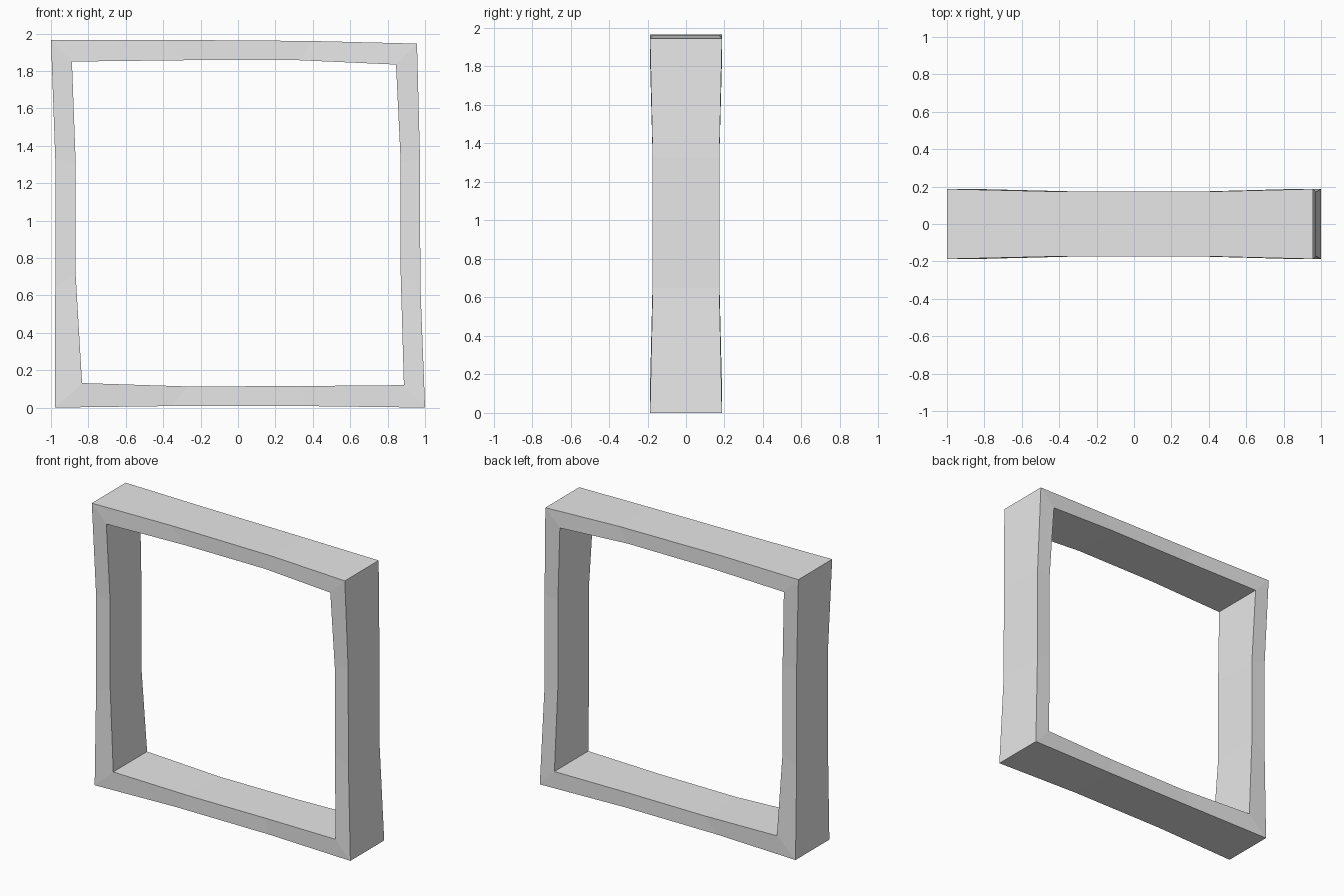
import bpy
import bmesh

cube = bpy.data.objects.get("Cube")
if cube:
    bpy.data.objects.remove(cube, do_unlink=True)

# Plain grey material
grey = bpy.data.materials.new("plain grey")
grey.use_nodes = True
colour = (0.8, 0.8, 0.8, 1)
grey.diffuse_color = colour
grey.node_tree.nodes["Principled BSDF"].inputs["Base Color"].default_value = colour

# Uneven outlines: every third point is a corner, starting at the bottom -x one
outer = [(-.978, 0), (-.36, .008), (.36, .008), (1, 0),
         (.975, .65), (.973, 1.33), (.957, 1.946), (.39, 1.96),
         (-.39, 1.966), (-1, 1.966), (-.977, 1.33), (-.977, .65)]
inner = [(-.834, .131), (-.27, .113), (.33, .115), (.887, .12),
         (.87, .71), (.87, 1.31), (.845, 1.834), (.33, 1.857),
         (-.29, 1.857), (-.888, 1.85), (-.868, 1.31), (-.868, .71)]
CORNER_DEPTH, MIDDLE_DEPTH = .187, .173

# Four-sided cross-sections joined into a closed frame
bm = bmesh.new()
sections = []
for i, ((ox, oz), (ix, iz)) in enumerate(zip(outer, inner)):
    d = CORNER_DEPTH if i % 3 == 0 else MIDDLE_DEPTH
    corners = [(ox, -d, oz), (ox, d, oz), (ix, d, iz), (ix, -d, iz)]
    sections.append([bm.verts.new(c) for c in corners])
for i, a in enumerate(sections):
    b = sections[(i + 1) % len(sections)]
    for j in range(4):
        k = (j + 1) % 4
        bm.faces.new((a[j], a[k], b[k], b[j]))
bmesh.ops.recalc_face_normals(bm, faces=bm.faces)

mesh = bpy.data.meshes.new("window_frame")
bm.to_mesh(mesh)
bm.free()
mesh.materials.append(grey)
frame = bpy.data.objects.new("window_frame", mesh)
bpy.context.collection.objects.link(frame)
